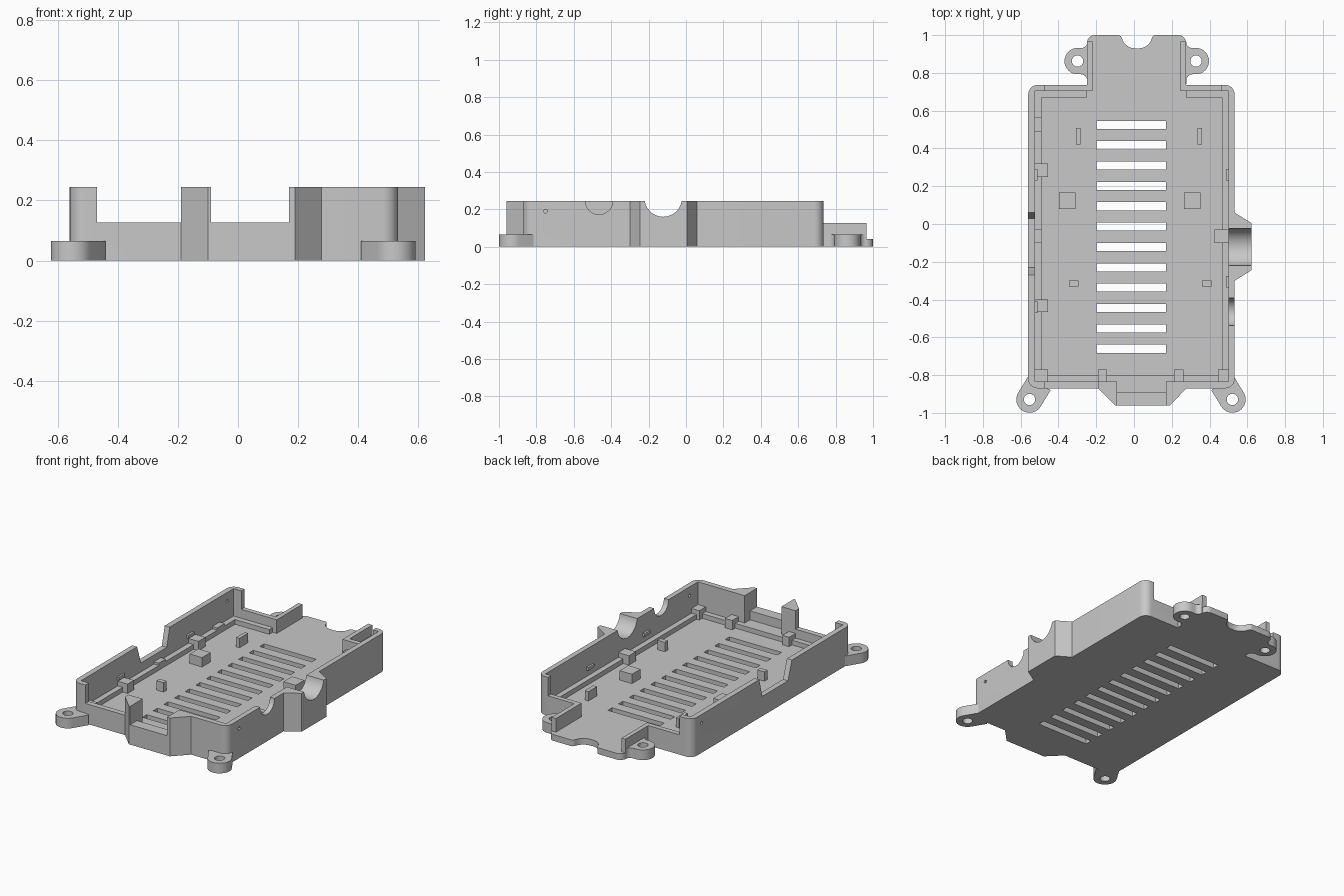
import bpy, bmesh, math
from mathutils import Vector

old = bpy.data.objects.get("Cube")
if old:
    bpy.data.objects.remove(old, do_unlink=True)

grey = bpy.data.materials.new("plain grey plastic")
grey.use_nodes = True
colour = (0.58, 0.58, 0.58, 1)
grey.diffuse_color = colour
grey.node_tree.nodes["Principled BSDF"].inputs["Base Color"].default_value = colour

MID = 0.0145          # x of the symmetry line
FLOOR, LEDGE, LOW, TOP = 0.04, 0.07, 0.127, 0.245


def outline(points):
    """Turn (x, y, radius) corners into a path with rounded corners."""
    path = []
    for i, (x, y, r) in enumerate(points):
        p = Vector((x, y))
        if not r:
            path.append(p)
            continue
        a = (Vector(points[i - 1][:2]) - p).normalized()
        b = (Vector(points[(i + 1) % len(points)][:2]) - p).normalized()
        half = a.angle(b) / 2
        centre = p + (a + b).normalized() * (r / math.sin(half))
        start = p + a * (r / math.tan(half)) - centre
        end = p + b * (r / math.tan(half)) - centre
        sweep = start.angle_signed(end)
        for k in range(9):
            t = -sweep * k / 8
            c, s = math.cos(t), math.sin(t)
            path.append(centre + Vector((c * start.x - s * start.y, s * start.x + c * start.y)))
    return path


def prism(name, path, z0, z1):
    """Closed prism over a path, with all faces turned outward."""
    pts = [(p[0], p[1]) for p in path]
    if sum(a[0] * b[1] - b[0] * a[1] for a, b in zip(pts, pts[1:] + pts[:1])) < 0:
        pts.reverse()
    bm = bmesh.new()
    low = [bm.verts.new((x, y, z0)) for x, y in pts]
    high = [bm.verts.new((x, y, z1)) for x, y in pts]
    bm.faces.new(low[::-1])
    bm.faces.new(high)
    for i in range(len(pts)):
        bm.faces.new((low[i - 1], low[i], high[i], high[i - 1]))
    bmesh.ops.remove_doubles(bm, verts=bm.verts, dist=0.00001)
    mesh = bpy.data.meshes.new(name)
    bm.to_mesh(mesh)
    bm.free()
    mesh.materials.append(grey)
    obj = bpy.data.objects.new(name, mesh)
    bpy.context.collection.objects.link(obj)
    return obj


def box(name, x0, x1, y0, y1, z0, z1):
    return prism(name, [(x0, y0), (x1, y0), (x1, y1), (x0, y1)], z0, z1)


def disc(x, y, r, n=32):
    return [(x + r * math.cos(math.tau * i / n), y + r * math.sin(math.tau * i / n)) for i in range(n)]


def side_prism(name, path, x0, x1):
    """Prism along x, from a profile of (y, z) points."""
    obj = prism(name, path, x0, x1)
    for v in obj.data.vertices:
        v.co = (v.co.z, v.co.x, v.co.y)
    return obj


def combine(obj, tool, operation="DIFFERENCE"):
    """Apply a boolean and throw the tool away."""
    tool.hide_render = True
    mod = obj.modifiers.new("cut", "BOOLEAN")
    mod.operation, mod.solver, mod.object = operation, "EXACT", tool
    bpy.context.view_layer.update()
    graph = bpy.context.evaluated_depsgraph_get()
    mesh = bpy.data.meshes.new_from_object(obj.evaluated_get(graph))
    obj.modifiers.clear()
    obj.data = mesh
    bpy.data.objects.remove(tool, do_unlink=True)


def mirrored(path, axis):
    return [(2 * axis - p[0], p[1]) for p in path]


# Main tray, with the front nose and the cable bump on the side
tray = prism("tray", outline([
    (-.56, -.87, .05), (-.19, -.87, 0), (-.10, -.96, 0), (.19, -.96, 0), (.278, -.87, 0),
    (.533, -.87, .05), (.533, -.30, 0), (.622, -.245, 0), (.622, .005, 0), (.533, .06, 0),
    (.533, .736, .05), (-.56, .736, .05)]), 0, TOP)

# Hollow inside with a ledge, then the low stretches of front and back wall
hollows = [
    (-.525, .50, -.835, .705, LEDGE),
    (-.49, .465, -.80, .67, FLOOR),
    (-.248, .275, .66, .705, FLOOR),
    (-.09, .17, -.89, -.82, LEDGE),
    (-.09, .17, -1.1, -.82, LOW),
    (-.47, -.19, -1.1, -.82, LOW),
    (-.47, .46, .69, .9, LOW),
    (-.22, .245, .66, .9, FLOOR),
]
for x0, x1, y0, y1, z in hollows:
    combine(tray, box("hollow", x0, x1, y0, y1, z, 1))

# Back tongue with its rounded notch
tongue = prism("tongue", outline([
    (-.248, .72, 0), (.275, .72, 0), (.275, 1, .04), (.10, 1, .02), (.075, .93, .07),
    (-.045, .93, .07), (-.07, 1, .02), (-.248, 1, .04)]), 0, FLOOR)
combine(tray, tongue, "UNION")

# Vent slots
for i in range(12):
    y = .503 - i * .1077
    combine(tray, box("slot", -.198, .17, y, y + .043, -1, 1))

# Cable openings in the side walls, and the screw pinholes
combine(tray, side_prism("cable_cut", disc(-.122, .26, .1), .48, .7))
combine(tray, side_prism("small_cut", disc(-.465, .245, .073), .48, .7))
combine(tray, side_prism("left_notch", [(-.27, TOP + .001), (-.23, LOW), (.03, LOW), (.06, TOP + .001)], -.7, -.51))
combine(tray, side_prism("pinhole", disc(-.75, .19, .01, 12), .48, .7))
combine(tray, side_prism("pinhole", disc(.64, .19, .01, 12), -.7, -.5))

# Mounting ears, the back pair rooted inside the guide walls
back_ear = outline([(-.235, .964, 0), (-.248, .964, 0), (-.248, .932, .03), (-.368, .932, .069),
                    (-.368, .793, .069), (-.248, .793, .035), (-.248, .742, 0), (-.235, .742, 0)])
arm = Vector((.52, .854))
across = Vector((-arm.y, arm.x)) * .07
centre = Vector((-.553, -.929))
turn = math.atan2(across.y, across.x)
front_ear = [centre + Vector((math.cos(turn + math.pi * k / 16), math.sin(turn + math.pi * k / 16))) * .07
             for k in range(17)]
front_ear += [centre + arm * .1 - across, centre + arm * .1 + across]
ears = []
# The front pair is centred slightly further right than the back pair
for name, path, hole, axis in (("back_ear", back_ear, disc(-.299, .8625, .03), MID),
                               ("front_ear", front_ear, disc(centre.x, centre.y, .03), -.016)):
    for side in ("right", "left"):
        shape, cut = (path, hole) if side == "right" else (mirrored(path, axis), mirrored(hole, axis))
        ear = prism(f"{side}_{name}", shape, 0, .065)
        combine(ear, prism("ear_hole", cut, -.1, .1))
        ears.append(ear)

# Guide walls on the tongue
box("right_guide_wall", -.248, -.22, .736, .965, FLOOR, LOW)
box("left_guide_wall", .245, .275, .736, .965, FLOOR, LOW)

# Support blocks on the ledge and pegs on the floor
blocks = {
    "ledge_block": [(-.525, -.455, .25, .32), (-.525, -.455, -.465, -.40), (-.525, -.455, -.835, -.77),
                    (.445, .50, -.835, -.77), (-.19, -.143, -.835, -.77), (.212, .263, -.835, -.77),
                    (.425, .50, -.10, -.03)],
    "ledge_pad": [(-.525, -.49, .49, .565), (-.525, -.49, -.10, -.03)],
    "square_peg": [(-.398, -.31, .08, .167), (.265, .352, .08, .167)],
    "tall_peg": [(-.307, -.284, .42, .507), (.335, .361, .42, .507)],
    "flat_peg": [(-.345, -.295, -.33, -.30), (.36, .411, -.33, -.30)],
}
for name, places in blocks.items():
    for i, (x0, x1, y0, y1) in enumerate(places):
        box(f"{name}_{i + 1}", x0, x1, y0, y1, FLOOR, .085 if name == "ledge_pad" else .10)

# Snap bumps on the inner walls
for i, (x, out, y) in enumerate([(-.527, .015, .26), (-.527, .015, -.44), (.502, -.015, .26), (.502, -.015, -.305)]):
    box(f"snap_bump_{i + 1}", min(x, x + out), max(x, x + out), y - .03, y + .03, .11, .13)

# Smooth the round parts and keep the hard edges
bpy.ops.object.select_all(action="DESELECT")
for obj in [tray] + ears:
    obj.select_set(True)
bpy.context.view_layer.objects.active = tray
bpy.ops.object.shade_smooth_by_angle(angle=math.radians(30))
